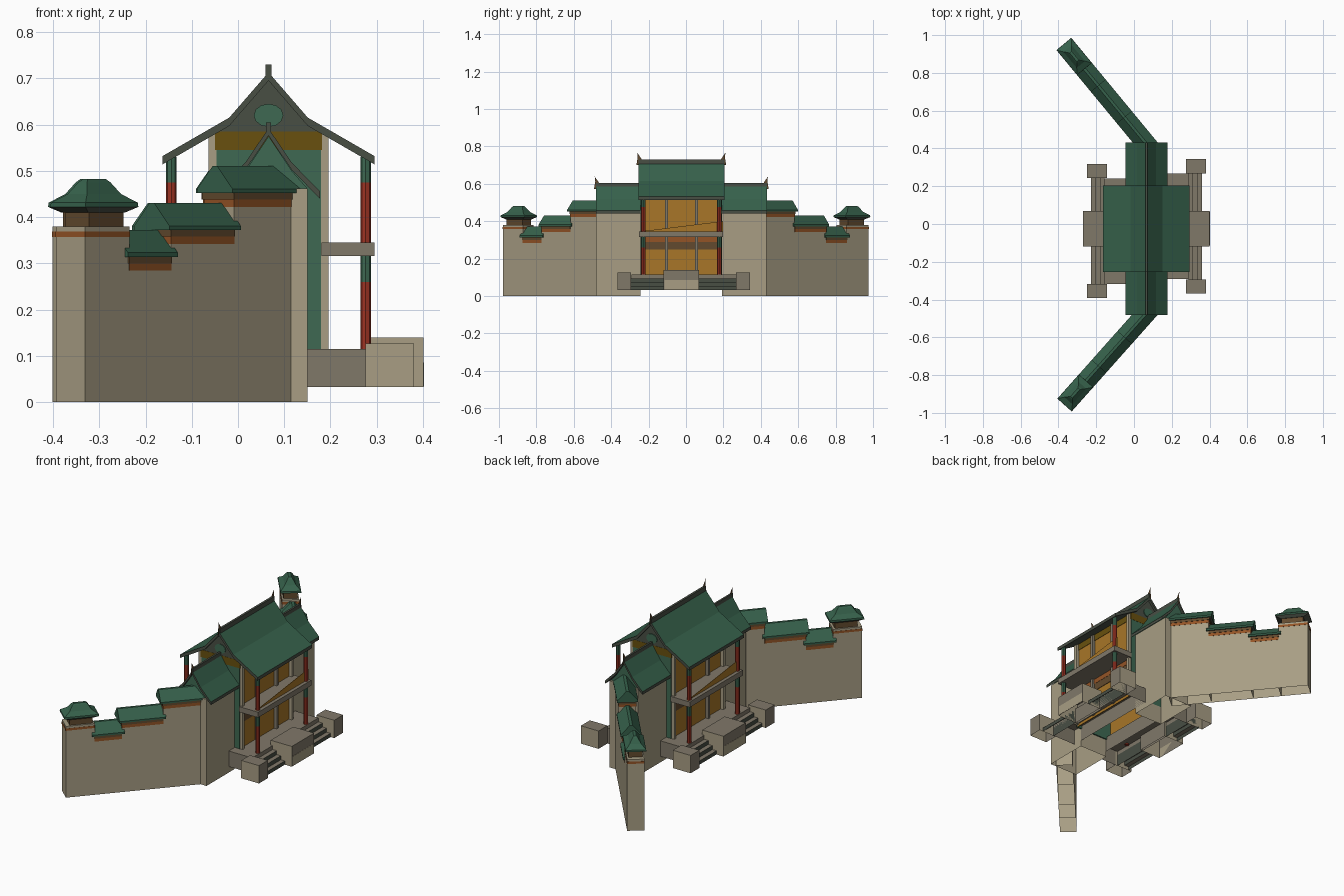
import bpy, bmesh, math
from mathutils import Matrix

if "Cube" in bpy.data.objects:
    bpy.data.objects.remove(bpy.data.objects["Cube"])


def lin(c):
    c /= 255
    return c / 12.92 if c <= 0.04045 else ((c + 0.055) / 1.055) ** 2.4


def material(name, r, g, b):
    m = bpy.data.materials.new(name)
    m.diffuse_color = (lin(r), lin(g), lin(b), 1)
    m.use_nodes = True
    m.node_tree.nodes["Principled BSDF"].inputs["Base Color"].default_value = m.diffuse_color
    return m


GREEN = material("roof green", 54, 97, 75)
TAN = material("wall tan", 168, 158, 132)
STONE = material("stone grey", 128, 120, 105)
DARK = material("dark trim", 72, 78, 68)
RED = material("column red", 158, 52, 36)
GOLD = material("panel gold", 168, 118, 40)
ORANGE = material("band orange", 148, 84, 38)
BROWN = material("band brown", 98, 74, 46)
TEAL = material("wall green", 62, 105, 82)
OLIVE = material("frieze olive", 104, 80, 14)

CX, CY = 0.066, -0.025
I = Matrix.Identity(4)


def finish(name, bm, mats, M, rule=None):
    """Place a bmesh, colour it (rule maps a normal to a slot, -1 leaves the face open), link it."""
    bm.transform(M)
    bmesh.ops.recalc_face_normals(bm, faces=bm.faces)
    if rule:
        bm.normal_update()
        slots = [(f, rule(f.normal)) for f in bm.faces]
        for f, s in slots:
            f.material_index = max(s, 0)
        bmesh.ops.delete(bm, geom=[f for f, s in slots if s < 0], context='FACES')
    me = bpy.data.meshes.new(name)
    bm.to_mesh(me)
    bm.free()
    for m in mats:
        me.materials.append(m)
    ob = bpy.data.objects.new(name, me)
    bpy.context.collection.objects.link(ob)
    return ob


def loft(name, rings, mats, M=I, rule=None):
    """Bridge closed rings of points and cap both ends."""
    bm = bmesh.new()
    vs = [[bm.verts.new(p) for p in r] for r in rings]
    n = len(vs[0])
    for a, b in zip(vs, vs[1:]):
        for i in range(n):
            bm.faces.new((a[i], a[(i + 1) % n], b[(i + 1) % n], b[i]))
    bm.faces.new(vs[0])
    bm.faces.new(vs[-1])
    return finish(name, bm, mats, M, rule)


def prism(name, prof, y0, y1, mats, M=I, rule=None):
    """Extrude an (x, z) profile along y."""
    return loft(name, [[(x, y, z) for x, z in prof] for y in (y0, y1)], mats, M, rule)


def box(name, x0, x1, y0, y1, z0, z1, mat, M=I, rule=None):
    mats = mat if isinstance(mat, list) else [mat]
    return prism(name, [(x0, z0), (x1, z0), (x1, z1), (x0, z1)], y0, y1, mats, M, rule)


def post(name, x, y, z0, z1, r, mat, M=I):
    ring = [(x + r * math.cos(a * math.tau / 8), y + r * math.sin(a * math.tau / 8)) for a in range(8)]
    return loft(name, [[(px, py, z) for px, py in ring] for z in (z0, z1)], [mat], M)


def roof_profile(half, t):
    """Mirrored roof shell: half holds (x, z) from ridge to eave, t is thickness."""
    top = [(-x, z) for x, z in reversed(half)] + half[1:]
    return top + [(x, z - t) for x, z in reversed(top)]


def up_green(n):
    return 0 if n.z > 0.1 else 1


def hollow(n):
    return -1 if n.z < -0.5 else 0


def block_rule(n):
    return -1 if n.z < -0.5 else (1 if abs(n.y) > 0.5 else 0)


# everything in the centre is made once and turned half round for the other side
centre = Matrix.Translation((CX, CY, 0))
halves = [("front", centre), ("back", centre @ Matrix.Rotation(math.pi, 4, 'Z'))]

# main roof and ridge
main_half = [(0, 0.713), (0.085, 0.615), (0.229, 0.532)]
prism("main_roof", roof_profile(main_half, 0.018), -0.23, 0.23, [GREEN, DARK], centre, up_green)
box("main_ridge", -0.006, 0.006, -0.23, 0.23, 0.70, 0.73, DARK, centre)


def finial(name, y, z, M):
    pts = [(-0.01, z - 0.03), (0.022, z - 0.03), (0.016, z + 0.005), (-0.006, z + 0.036), (-0.003, z + 0.012)]
    loft(name, [[(x, y + p, h) for p, h in pts] for x in (-0.0004, 0.0004)], [BROWN], M)


for side, M in halves:
    # hollow gate house: panelled facade with posts
    box(side + "_panel", 0.108, 0.113, -0.21, 0.21, 0.10, 0.545, GOLD, M)
    box(side + "_panel_frieze", 0.108, 0.115, -0.21, 0.21, 0.545, 0.585, OLIVE, M)
    box(side + "_panel_brown", 0.113, 0.116, -0.21, 0.21, 0.25, 0.29, BROWN, M)
    box(side + "_panel_orange", 0.113, 0.117, -0.21, 0.21, 0.29, 0.318, ORANGE, M)
    for i, y in enumerate((-0.08, 0.08)):
        box(f"{side}_post_{i}", 0.113, 0.13, y - 0.008, y + 0.008, 0.11, 0.575, STONE, M)
    for i, y in enumerate((-0.207, 0.207)):
        box(f"{side}_corner_post_{i}", 0.113, 0.13, y - 0.008, y + 0.008, 0.11, 0.58, TAN, M)

    # gable end wall in three bands, with a round emblem
    box(side + "_gable_wall", -0.113, 0.113, -0.217, -0.21, 0.10, 0.545, TEAL, M)
    box(side + "_gable_band", -0.116, 0.116, -0.218, -0.21, 0.545, 0.585, OLIVE, M)
    prism(side + "_gable_top", [(-0.116, 0.585), (0.116, 0.585), (0.08, 0.605), (0, 0.70), (-0.08, 0.605)],
          -0.217, -0.21, [DARK], M)
    disc = [(0.032 * math.cos(a * math.tau / 12), 0.62 + 0.025 * math.sin(a * math.tau / 12)) for a in range(12)]
    prism(side + "_gable_emblem", disc, -0.221, -0.217, [TEAL], M)

    # veranda columns and balcony
    for i, y in enumerate((-0.203, 0.203)):
        for part, z0, z1, mat in (("low_red", 0.11, 0.26, RED), ("low_green", 0.26, 0.32, TEAL),
                                  ("high_red", 0.34, 0.475, RED), ("high_green", 0.475, 0.53, TEAL)):
            post(f"{side}_column_{part}_{i}", 0.21, y, z0, z1, 0.0115, mat, M)
    box(side + "_balcony", 0.115, 0.229, -0.226, 0.222, 0.316, 0.345, STONE, M)
    loft(side + "_balcony_screen", [[(x, -0.222, 0.345), (x, 0.222, 0.345), (x, 0.222, 0.40)]
                                    for x in (0.209, 0.211)], [GOLD], M)

    # platform, stone blocks and steps, open underneath
    box(side + "_platform", 0.084, 0.222, -0.267, 0.293, 0.032, 0.115, STONE, M, hollow)
    box(side + "_centre_block", 0.21, 0.335, -0.094, 0.095, 0.032, 0.14, [STONE, TAN], M, block_rule)
    box(side + "_centre_block_inset", 0.335, 0.336, -0.09, 0.091, 0.034, 0.085, TAN, M)
    for i, (y0, y1) in enumerate(((-0.342, -0.268), (0.292, 0.368))):
        box(f"{side}_end_block_{i}", 0.21, 0.315, y0, y1, 0.032, 0.127, [STONE, TAN], M, block_rule)
    stair = [(0.222, 0.032), (0.294, 0.032), (0.294, 0.052), (0.27, 0.052), (0.27, 0.073),
             (0.246, 0.073), (0.246, 0.094), (0.222, 0.094)]
    for i, (y0, y1) in enumerate(((-0.268, -0.094), (0.095, 0.292))):
        prism(f"{side}_steps_{i}", stair, y0, y1, [STONE, DARK], M,
              lambda n: -1 if n.z < -0.5 else (0 if n.z > 0.5 else 1))

    # lower side bay: wall, gable and roof
    box(side + "_bay_wall", -0.084, 0.084, -0.455, -0.217, 0, 0.462, TAN, M, hollow)
    prism(side + "_bay_gable", [(-0.084, 0.462), (0.084, 0.462), (0.05, 0.50), (0, 0.575), (-0.05, 0.50)],
          -0.445, -0.217, [TEAL], M)
    prism(side + "_bay_roof", roof_profile([(0, 0.592), (0.05, 0.518), (0.111, 0.456)], 0.016),
          -0.457, -0.21, [GREEN, DARK], M, up_green)
    box(side + "_bay_ridge", -0.005, 0.005, -0.457, -0.218, 0.58, 0.605, DARK, M)
    finial(side + "_main_finial", -0.23, 0.73, M)
    finial(side + "_bay_finial", -0.457, 0.602, M)

# angled wing walls: local x points outward, local y runs along the wall
STEPS = [("inner", -0.01, 0.185, 0.452), ("middle", 0.185, 0.39, 0.372), ("low", 0.39, 0.525, 0.314)]
for wing, start, d, k in (("south_wing", (0.083, -0.452), (-0.665, -0.747), 1.0),
                          ("north_wing", (0.083, 0.403), (-0.637, 0.771), 1.06)):
    s = 1 if d[1] > 0 else -1
    M = Matrix(((s * d[1], d[0], 0, start[0]), (-s * d[0], d[1], 0, start[1]),
                (0, 0, 1, 0), (0, 0, 0, 1)))
    for part, a, b, z in STEPS:
        a, b = a * k, b * k
        n = f"{wing}_{part}_"
        box(n + "wall", -0.042, 0.042, a, b, 0, z - 0.03, TAN, M, hollow)
        box(n + "orange_band", -0.043, 0.043, a, b + 0.001, z - 0.03, z - 0.014, ORANGE, M)
        box(n + "brown_band", -0.045, 0.045, a, b + 0.004, z - 0.014, z, BROWN, M)
        prism(n + "roof", [(-0.051, z), (0.051, z), (0.051, z + 0.009), (0.007, z + 0.058),
                           (-0.007, z + 0.058), (-0.051, z + 0.009)],
              a - 0.012, b + 0.015, [GREEN, DARK], M, lambda v: 1 if v.z < -0.5 else 0)
    # end pier with a flared hipped roof
    a, b = 0.525 * k, 0.669 * k
    mid = 0.592 * k
    box(wing + "_pier", -0.042, 0.042, a, b, 0, 0.357, TAN, M, hollow)
    box(wing + "_pier_orange_band", -0.043, 0.043, a - 0.001, b + 0.001, 0.357, 0.369, ORANGE, M)
    box(wing + "_pier_cap", -0.042, 0.042, a, b, 0.369, 0.38, TAN, M)
    box(wing + "_pier_neck", -0.034, 0.034, mid - 0.056, mid + 0.056, 0.38, 0.412, BROWN, M)
    rings = [[(-w, mid - l, z), (w, mid - l, z), (w, mid + l, z), (-w, mid + l, z)]
             for l, w, z in ((0.06, 0.036, 0.41), (0.086, 0.051, 0.422), (0.085, 0.05, 0.431),
                             (0.055, 0.028, 0.45), (0.038, 0.013, 0.475), (0.03, 0.007, 0.482))]
    loft(wing + "_pier_roof", rings, [GREEN, DARK], M, lambda v: 1 if v.z < -0.3 else 0)
